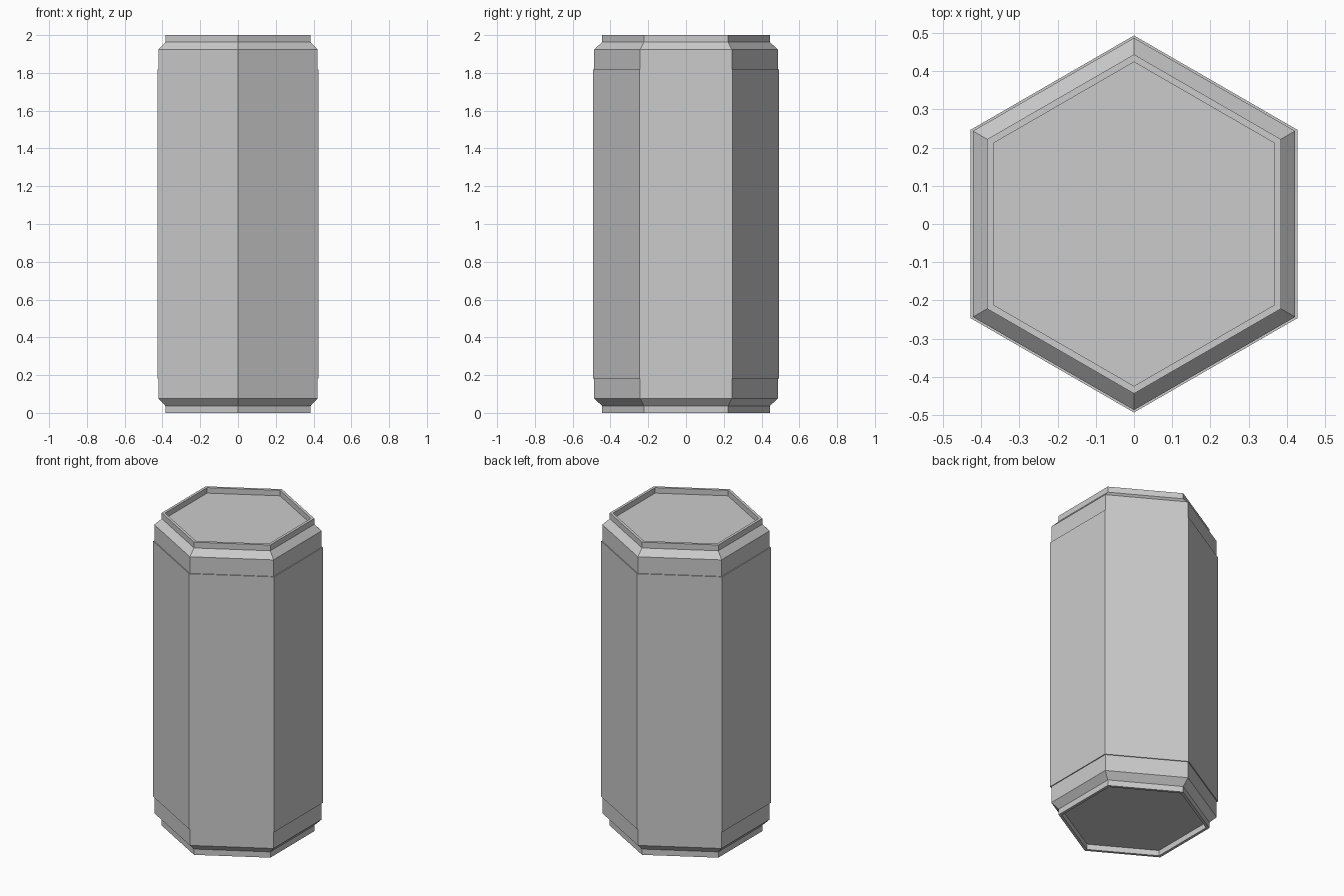
import bpy, bmesh
from math import cos, sin, pi

if "Cube" in bpy.data.objects:
    bpy.data.objects.remove(bpy.data.objects["Cube"])

SIDES = 6
HEIGHT = 2.0

# Lower half profile (corner radius, z): recessed floor, rim, chamfer, neck, body step
lower = [(0.424, 0.035), (0.424, 0.0), (0.444, 0.0), (0.444, 0.037),
         (0.487, 0.077), (0.487, 0.183), (0.4935, 0.183)]
# Upper half mirrors the lower one
profile = lower + [(r, HEIGHT - z) for r, z in reversed(lower)]


def hex_lathe(name, points):
    """Sweep a profile round z in flat sides and close both ends."""
    bm = bmesh.new()
    rings = []
    for r, z in points:
        angles = [pi / 2 + 2 * pi * i / SIDES for i in range(SIDES)]
        rings.append([bm.verts.new((r * cos(a), r * sin(a), z)) for a in angles])
    for a, b in zip(rings, rings[1:]):
        for i in range(SIDES):
            j = (i + 1) % SIDES
            bm.faces.new((a[i], a[j], b[j], b[i]))
    bm.faces.new(rings[0][::-1])
    bm.faces.new(rings[-1])
    bmesh.ops.recalc_face_normals(bm, faces=bm.faces)
    mesh = bpy.data.meshes.new(name)
    bm.to_mesh(mesh)
    bm.free()
    obj = bpy.data.objects.new(name, mesh)
    bpy.context.collection.objects.link(obj)
    return obj


# Hexagonal canister with stepped, recessed ends
hex_lathe("hexagonal_canister", profile)
